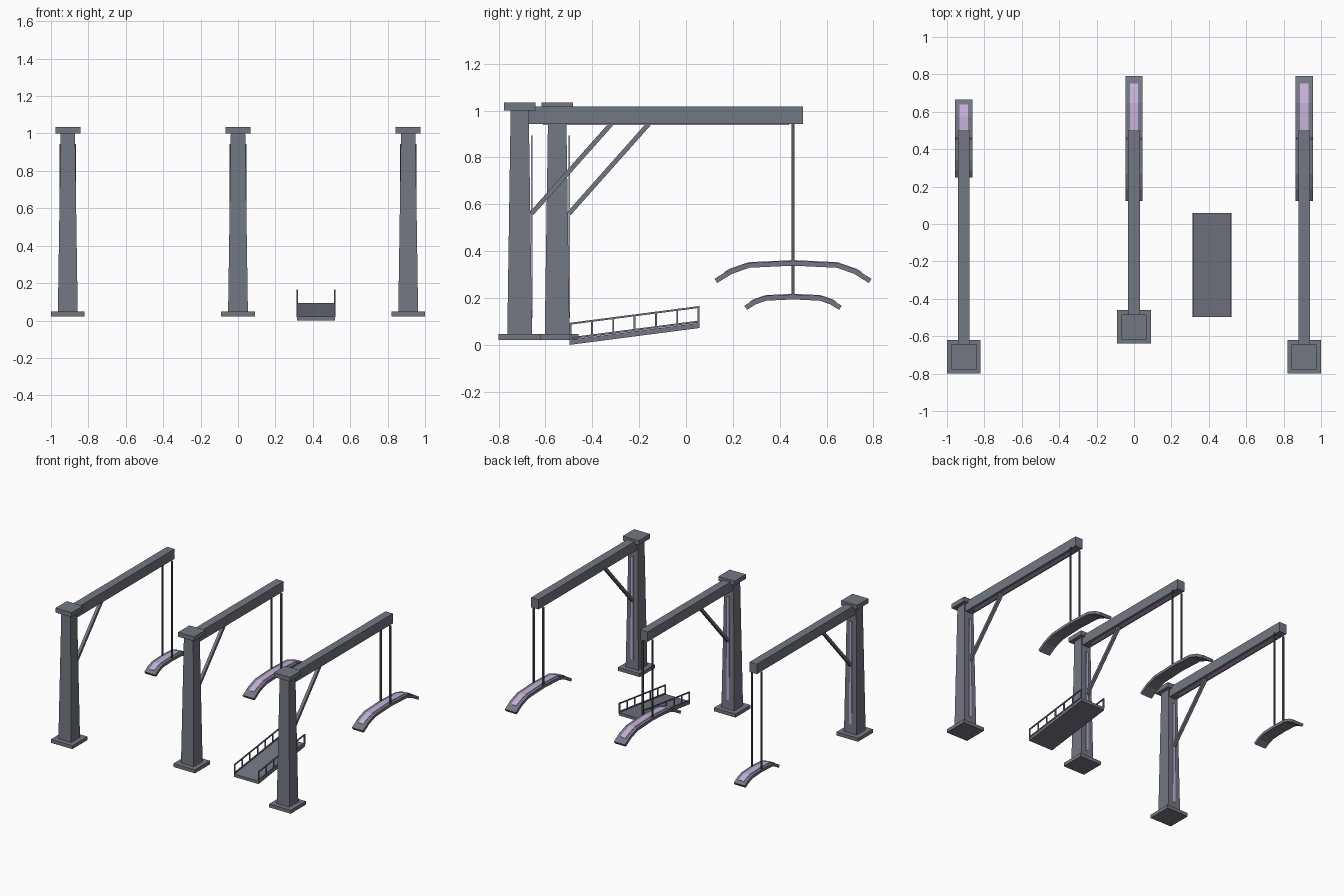
import bpy, bmesh
from mathutils import Vector

cube = bpy.data.objects.get("Cube")
if cube:
    bpy.data.objects.remove(cube)


def material(name, rgb):
    m = bpy.data.materials.new(name)
    m.use_nodes = True
    m.diffuse_color = (*rgb, 1)
    m.node_tree.nodes["Principled BSDF"].inputs["Base Color"].default_value = (*rgb, 1)
    return m


GREY = material("slate grey", (0.17, 0.185, 0.225))
LILAC = material("lilac", (0.56, 0.43, 0.70))
DARK = material("dark cable", (0.10, 0.10, 0.11))


def finish(name, bm, mat):
    bmesh.ops.recalc_face_normals(bm, faces=bm.faces)
    mesh = bpy.data.meshes.new(name)
    bm.to_mesh(mesh)
    bm.free()
    mesh.materials.append(mat)
    ob = bpy.data.objects.new(name, mesh)
    bpy.context.collection.objects.link(ob)
    return ob


def box(name, lo, hi, mat=GREY, taper=1.0):
    """Box between two corners; taper scales the top."""
    lo, hi = Vector(lo), Vector(hi)
    mid, size = (lo + hi) / 2, hi - lo
    bm = bmesh.new()
    bmesh.ops.create_cube(bm, size=1)
    for v in bm.verts:
        k = taper if v.co.z > 0 else 1
        v.co = mid + Vector((v.co.x * size.x * k, v.co.y * size.y * k, v.co.z * size.z))
    return finish(name, bm, mat)


def side_prism(name, outline, x, width, mat=GREY):
    """Extrude a (y, z) outline across x."""
    bm = bmesh.new()
    face = bm.faces.new([bm.verts.new((x - width / 2, y, z)) for y, z in outline])
    grown = bmesh.ops.extrude_face_region(bm, geom=[face])["geom"]
    moved = [g for g in grown if isinstance(g, bmesh.types.BMVert)]
    bmesh.ops.translate(bm, verts=moved, vec=(width, 0, 0))
    return finish(name, bm, mat)


def bar(name, a, b, x, thick, width, mat=GREY):
    """Straight bar between two (y, z) points."""
    a, b = Vector(a), Vector(b)
    d = (b - a).normalized()
    n = Vector((-d.y, d.x)) * thick / 2
    return side_prism(name, [a + n, b + n, b - n, a - n], x, width, mat)


def arch(name, half, x, y, z, top, bottom, width, mat):
    """Curved slab from half a profile, between two offsets along its normals."""
    pts = [Vector((-p, q)) for p, q in reversed(half[1:])] + [Vector(p) for p in half]
    upper, lower = [], []
    for i, p in enumerate(pts):
        d = (pts[min(i + 1, len(pts) - 1)] - pts[max(i - 1, 0)]).normalized()
        n = Vector((-d.y, d.x))
        base = Vector((y, z)) + p
        upper.append(base + n * top)
        lower.append(base + n * bottom)
    return side_prism(name, upper + lower[::-1], x, width, mat)


SEAT = [(0, 0), (0.19, -0.009), (0.27, -0.037), (0.335, -0.077)]
INLAY = SEAT[:3] + [(0.293, -0.051)]
HANG_Y = 0.457


def scaled(half, k):
    return [(p * k, q * k) for p, q in half]


def tower(side, x, y, seat_z, k):
    # Foot, tapered column and cap
    box(side + "_foot", (x - 0.09, y - 0.09, 0.021), (x + 0.09, y + 0.09, 0.047))
    box(side + "_column", (x - 0.053, y - 0.053, 0.047), (x + 0.053, y + 0.053, 1.0), taper=0.73)
    box(side + "_cap", (x - 0.067, y - 0.067, 1.0), (x + 0.067, y + 0.067, 1.034))
    # Arm, its brace and the light strips
    box(side + "_arm", (x - 0.031, y, 0.943), (x + 0.031, 0.5, 1.017))
    bar(side + "_brace", (y + 0.05, 0.56), (y + 0.395, 0.948), x, 0.02, 0.022)
    box(side + "_column_light", (x - 0.01, y + 0.049, 0.115), (x + 0.01, y + 0.055, 0.893), LILAC)
    box(side + "_arm_light", (x - 0.01, y + 0.1, 0.939), (x + 0.01, 0.44, 0.944), LILAC)
    # Hanging arched platform with its inlay and two cables
    arch(side + "_platform", scaled(SEAT, k), x, HANG_Y, seat_z, 0, -0.021, 0.092, GREY)
    arch(side + "_platform_light", scaled(INLAY, k), x, HANG_Y, seat_z, 0.003, -0.002, 0.044, LILAC)
    for s in (-1, 1):
        cx = x + s * 0.04
        box(side + "_cable", (cx - 0.005, HANG_Y - 0.006, seat_z - 0.01),
            (cx + 0.005, HANG_Y + 0.006, 0.945), DARK)


tower("right", -0.91, -0.71, 0.215, 0.62)
tower("middle", 0, -0.55, 0.359, 1)
tower("left", 0.91, -0.71, 0.359, 1)

# Sloping ramp
RAMP_X, Y0, Y1, RISE = 0.417, -0.497, 0.058, 0.072
side_prism("ramp_deck", [(Y0, 0), (Y1, RISE), (Y1, RISE + 0.022), (Y0, 0.022)], RAMP_X, 0.204)

# Railings on both sides
for s in (-1, 1):
    x = RAMP_X + s * 0.1
    for name, h in (("ramp_curb", 0.028), ("ramp_handrail", 0.09)):
        bar(name, (Y0, h), (Y1, h + RISE), x, 0.008, 0.008)
    for i in range(7):
        t = i / 6
        y = Y0 + 0.004 + (Y1 - Y0 - 0.008) * t
        z = RISE * t
        box("ramp_post", (x - 0.004, y - 0.004, z + 0.015), (x + 0.004, y + 0.004, z + 0.09))
